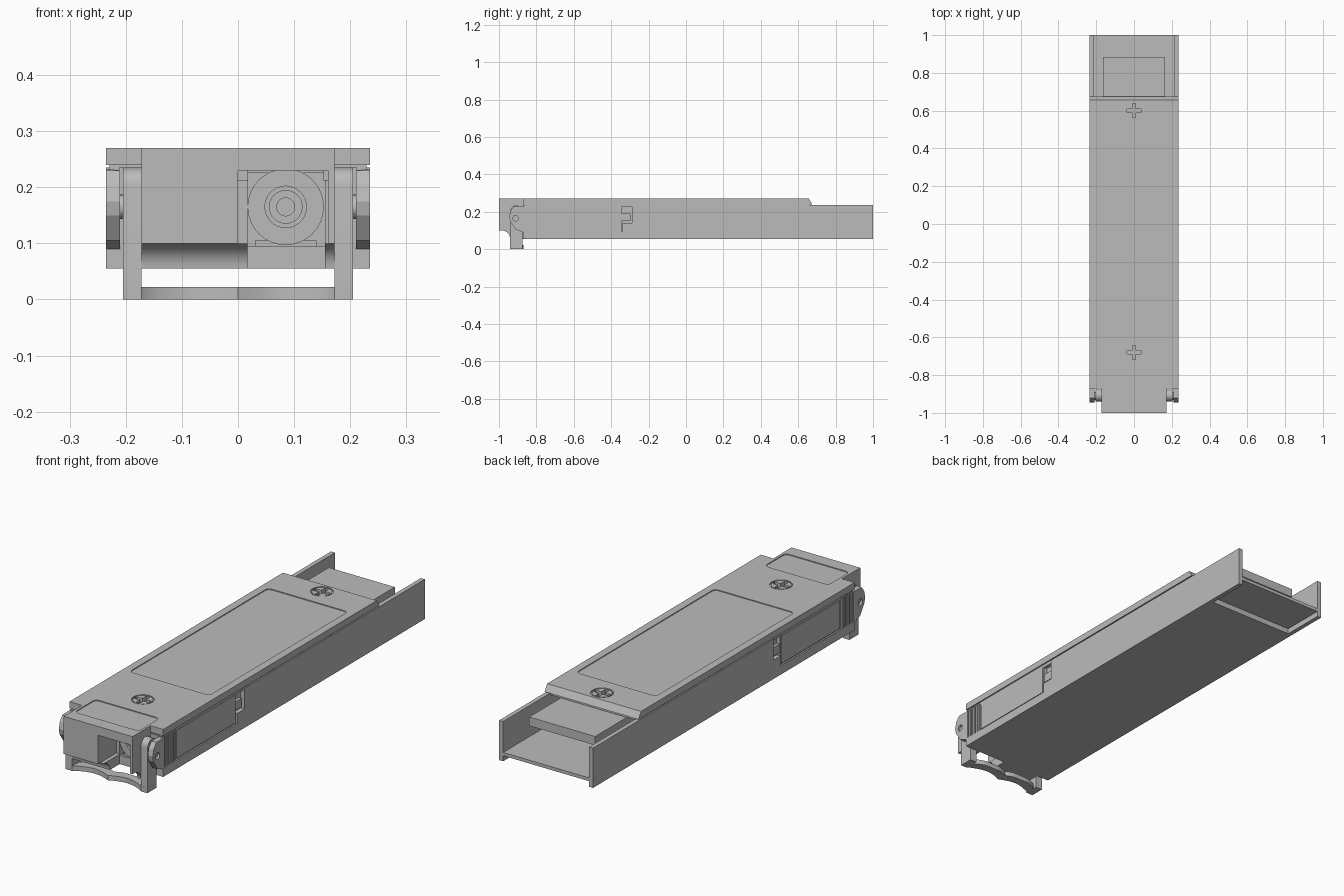
import bpy, bmesh, math
from mathutils import Vector

cube = bpy.data.objects.get("Cube")
if cube:
    bpy.data.objects.remove(cube, do_unlink=True)

grey = bpy.data.materials.new("metal grey")
grey.use_nodes = True
COLOUR = (0.5, 0.5, 0.5, 1)
grey.diffuse_color = COLOUR
grey.node_tree.nodes["Principled BSDF"].inputs["Base Color"].default_value = COLOUR


def prism(name, pts, axis, lo, hi, smooth=False):
    """Extrude a 2D outline along an axis: x uses (y, z), y uses (x, z), z uses (x, y)."""
    place = {"x": lambda a, b, t: (t, a, b),
             "y": lambda a, b, t: (a, t, b),
             "z": lambda a, b, t: (a, b, t)}[axis]
    bm = bmesh.new()
    face = bm.faces.new([bm.verts.new(place(a, b, lo)) for a, b in pts])
    ext = bmesh.ops.extrude_face_region(bm, geom=[face])
    moved = [g for g in ext["geom"] if isinstance(g, bmesh.types.BMVert)]
    bmesh.ops.translate(bm, verts=moved, vec=Vector(place(0, 0, hi - lo)))
    bmesh.ops.recalc_face_normals(bm, faces=bm.faces)
    mesh = bpy.data.meshes.new(name)
    bm.to_mesh(mesh)
    bm.free()
    mesh.materials.append(grey)
    ob = bpy.data.objects.new(name, mesh)
    bpy.context.collection.objects.link(ob)
    if smooth:
        bpy.ops.object.select_all(action="DESELECT")
        ob.select_set(True)
        bpy.context.view_layer.objects.active = ob
        bpy.ops.object.shade_smooth_by_angle(angle=math.radians(35))
    return ob


def rect(a0, a1, b0, b1):
    return [(a0, b0), (a1, b0), (a1, b1), (a0, b1)]


def box(name, x0, x1, y0, y1, z0, z1):
    return prism(name, rect(x0, x1, y0, y1), "z", z0, z1)


def arc(ca, cb, r, start, end, n):
    steps = [math.radians(start + (end - start) * i / n) for i in range(n + 1)]
    return [(ca + r * math.cos(t), cb + r * math.sin(t)) for t in steps]


def circle(ca, cb, r, n=32):
    return arc(ca, cb, r, 0, 360, n)[:-1]


def rounded(a0, a1, b0, b1, r):
    return (arc(a1 - r, b1 - r, r, 0, 90, 5) + arc(a0 + r, b1 - r, r, 90, 180, 5)
            + arc(a0 + r, b0 + r, r, 180, 270, 5) + arc(a1 - r, b0 + r, r, 270, 360, 5))


def cut(ob, cutter):
    """Subtract a cutter, bake the result and drop the cutter."""
    cutter.hide_render = True
    mod = ob.modifiers.new("cut", "BOOLEAN")
    mod.operation = "DIFFERENCE"
    mod.solver = "EXACT"
    mod.object = cutter
    bpy.context.view_layer.objects.active = ob
    bpy.ops.object.modifier_apply(modifier=mod.name)
    bpy.data.objects.remove(cutter, do_unlink=True)


W, N = 0.235, 0.172            # half widths of body and nose
BASE, RIM, TOP = 0.055, 0.235, 0.27
FRONT, SHOULDER, LID_END = -1, -0.87, 0.675

# Lid with narrower nose and chamfered rear edge
lid = prism("lid", [(-N, FRONT), (N, FRONT), (N, SHOULDER), (W, SHOULDER),
                    (W, LID_END), (-W, LID_END), (-W, SHOULDER), (-N, SHOULDER)],
            "z", RIM + 0.005, TOP)
for v in lid.data.vertices:
    if v.co.y > 0.6 and v.co.z > 0.26:
        v.co.y -= 0.018
box("lid_seam", -W + 0.006, W - 0.006, SHOULDER + 0.005, LID_END - 0.015, RIM - 0.01, RIM + 0.01)
box("nose_roof", -N, N, FRONT, SHOULDER, RIM - 0.005, RIM + 0.005)

# Shallow label recesses and cross-head screws in the lid
cut(lid, prism("cutter", rounded(-0.2, 0.2, -0.49, 0.5, 0.02), "z", TOP - 0.004, 0.3))
cut(lid, prism("cutter", rounded(-0.16, 0.16, -0.94, -0.79, 0.02), "z", TOP - 0.004, 0.3))
for y in (-0.68, 0.6):
    cut(lid, prism("cutter", circle(0, y, 0.047), "z", TOP - 0.006, 0.3))
    screw = prism("screw_head", circle(0, y, 0.042), "z", TOP - 0.01, TOP - 0.001)
    s, b = 0.009, 0.037
    cross = [(s, s), (b, s), (b, -s), (s, -s), (s, -b), (-s, -b),
             (-s, -s), (-b, -s), (-b, s), (-s, s), (-s, b), (s, b)]
    for part in (screw, lid):
        cut(part, prism("cutter", [(u, y + v) for u, v in cross], "z", TOP - 0.02, 0.3))

# Tray floor, raised at the rear, and circuit board
box("floor", -W, W, SHOULDER, 0.8, BASE, 0.095)
box("rear_floor", -W + 0.02, W - 0.02, 0.8, 1, 0.08, 0.095)
box("circuit_board", -0.165, 0.165, -0.3, 0.885, 0.185, 0.225)

# Front wall, solid half of nose and open bay
box("front_wall", -0.205, 0.017, SHOULDER, -0.84, BASE, RIM)
box("front_wall_side", 0.155, 0.205, SHOULDER, -0.84, BASE, RIM)
box("nose_block", -N, 0, FRONT, SHOULDER, 0.1, RIM)
box("nose_side_wall", 0.16, N, FRONT, SHOULDER, 0.1, RIM)
fillet = [(SHOULDER, BASE)] + arc(-0.985, BASE, 0.045, 0, 90, 8) + [(SHOULDER, 0.1)]
for name, x0, x1 in (("nose_ramp", -N, 0.017), ("nose_ramp_side", 0.155, N)):
    prism(name, fillet, "x", x0, x1, True)

# Optical socket in the bay
box("socket_plate", 0.0, N, -0.84, -0.82, 0.065, RIM)
box("socket_cradle", 0.03, 0.14, -0.865, -0.83, 0.073, 0.105)
for x0, x1 in ((0, 0.018), (0.152, 0.17)):
    box("socket_clip", x0, x1, -0.88, -0.84, 0.212, 0.233)
socket = prism("socket_barrel", circle(0.085, 0.165, 0.068), "y", -0.87, -0.84, True)
cut(socket, prism("cutter", circle(0.085, 0.165, 0.037), "y", -0.9, -0.85))
ferrule = prism("socket_ferrule", circle(0.085, 0.165, 0.03), "y", -0.865, -0.84, True)
cut(ferrule, prism("cutter", circle(0.085, 0.165, 0.016), "y", -0.9, -0.85))

ear = [(-0.87, 0.23), (-0.92, 0.23), (-0.938, 0.205), (-0.945, 0.175),
       (-0.94, 0.15), (-0.91, 0.105), (-0.87, 0.09)]
arm = [(-0.94, 0.0), (-0.875, 0.0), (-0.875, 0.21)] + arc(-0.907, 0.203, 0.032, 0, 180, 10)

for side, m in (("left", 1), ("right", -1)):
    def span(a, b):
        return sorted((a * m, b * m))

    # Tray side wall with a stepped opening for the latch slider
    prism(side + "_wall", [(SHOULDER, BASE), (1, BASE), (1, RIM), (-0.29, RIM),
                           (-0.29, 0.14), (-0.34, 0.14), (-0.34, 0.09), (SHOULDER, 0.09)],
          "x", *span(W - 0.02, W))
    box(side + "_inner_wall", *span(0.2, 0.212), SHOULDER, -0.28, 0.09, RIM)

    # Latch slider with grip ridges and end tab
    box(side + "_slider", *span(0.21, 0.228), -0.87, -0.345, 0.095, 0.231)
    box(side + "_slider_pad", *span(0.22, 0.232), -0.77, -0.35, 0.1, 0.226)
    box(side + "_slider_tab", *span(0.21, 0.226), -0.35, -0.297, 0.15, 0.19)
    for i in range(6):
        y = -0.87 + i * 0.016
        box(side + "_grip_ridge", *span(0.22, W), y, y + 0.01, 0.092, 0.232)

    # Pivot ear and bail arm
    plate = prism(side + "_ear", ear, "x", *span(0.21, W))
    cut(plate, prism("cutter", circle(-0.911, 0.165, 0.015, 20), "x", *span(0.225, 0.3)))
    prism(side + "_pivot", circle(-0.911, 0.165, 0.022, 20), "x", *span(0.17, 0.212), True)
    prism(side + "_bail_arm", arm, "x", *span(N, 0.205), True)

# Wavy bail handle bar
half = [(0.205, -0.94), (0.172, -0.94)]
half += [(0.16 - 0.02 * i, -0.93 + 0.022 * math.sin(math.pi * i / 8)) for i in range(8)]
front = half + [(0, -0.93)] + [(-x, y) for x, y in reversed(half)]
back = [(x, min(y + 0.045, -0.87)) for x, y in reversed(front)]
prism("bail_bar", front + back, "z", 0, 0.022, True)
